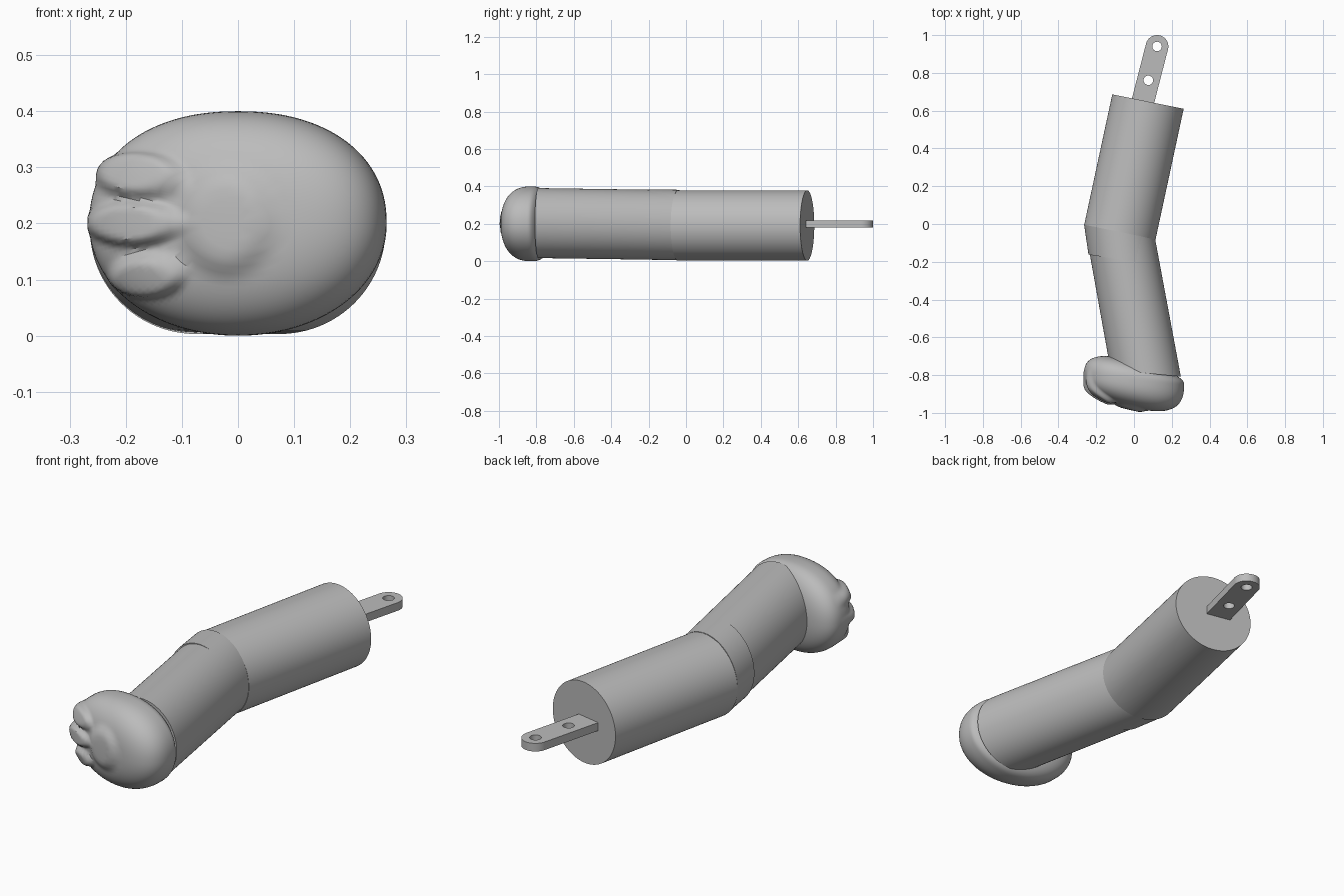
import bpy, bmesh, math
from mathutils import Vector

cube = bpy.data.objects.get("Cube")
if cube:
    bpy.data.objects.remove(cube)

grey = bpy.data.materials.new("plain_grey")
grey.use_nodes = True
grey.diffuse_color = (0.5, 0.5, 0.5, 1)
grey.node_tree.nodes["Principled BSDF"].inputs["Base Color"].default_value = (0.5, 0.5, 0.5, 1)


def add_mesh(name, bm, smooth=True):
    bmesh.ops.recalc_face_normals(bm, faces=bm.faces)
    mesh = bpy.data.meshes.new(name)
    bm.to_mesh(mesh)
    bm.free()
    mesh.materials.append(grey)
    obj = bpy.data.objects.new(name, mesh)
    bpy.context.collection.objects.link(obj)
    if smooth:
        bpy.ops.object.select_all(action='DESELECT')
        obj.select_set(True)
        bpy.context.view_layer.objects.active = obj
        bpy.ops.object.shade_smooth_by_angle(angle=math.radians(35))
    return obj


def bridge(bm, a, b):
    n = len(a)
    for i in range(n):
        bm.faces.new((a[i], a[(i + 1) % n], b[(i + 1) % n], b[i]))


def limb(name, start, end, height, sides=96):
    """Capped tube; each end is (centre, half-width vector in the ground plane)."""
    bm = bmesh.new()
    rings = []
    for centre, half in (start, end):
        ring = []
        for i in range(sides):
            a = math.tau * i / sides
            p = Vector(centre) + Vector((*half, 0)) * math.cos(a)
            p.z += height * math.sin(a)
            ring.append(bm.verts.new(p))
        bm.faces.new(ring)
        rings.append(ring)
    bridge(bm, *rings)
    return add_mesh(name, bm)


# Arm sections meeting at the bent elbow
limb("upper_arm", ((0.074, 0.648, 0.191), (0.189, -0.038)),
     ((-0.075, -0.044, 0.191), (0.189, -0.038)), 0.188)
limb("forearm", ((-0.075, -0.042, 0.193), (0.187, -0.038)),
     ((0.062, -0.79, 0.204), (0.186, -0.018)), 0.187)
limb("elbow_collar", ((-0.077, -0.042, 0.194), (0.187, -0.038)),
     ((-0.053, -0.192, 0.196), (0.188, -0.03)), 0.188)


# Paw: rounded body with raised palm and toe pads
PADS = [  # x, z, half width, half height, raise
    (-0.02, 0.205, 0.075, 0.085, 0.016),
    (-0.175, 0.285, 0.07, 0.036, 0.02),
    (-0.185, 0.2, 0.075, 0.036, 0.022),
    (-0.16, 0.108, 0.06, 0.034, 0.02),
]


def pad_height(x, z):
    total = 0
    for cx, cz, rx, rz, amount in PADS:
        d = math.hypot((x - cx) / rx, (z - cz) / rz)
        t = max(0, min(1, (1.3 - d) / 0.6))
        total += amount * t * t * (3 - 2 * t)
    return total


def spow(v, p):
    return math.copysign(abs(v) ** p, v)


def paw(sides=144, steps=44):
    bm = bmesh.new()

    def point(phi, a):
        power = 2.2 if math.sin(a) > 0 else 2.05
        s = math.sin(phi) ** (2 / 2.6)
        depth = spow(math.cos(phi), 2 / 2.6)
        x = 0.265 * s * spow(math.cos(a), 2 / power)
        z = 0.2 + 0.2 * s * spow(math.sin(a), 2 / power)
        middle = -0.825 - 0.1 * x
        reach = 0.148 + 0.12 * x if depth > 0 else 0.1 - 0.15 * x
        return bm.verts.new((x, middle - reach * depth, z))

    rings = [[point(math.pi * j / steps, math.tau * i / sides) for i in range(sides)]
             for j in range(1, steps)]
    for a, b in zip(rings, rings[1:]):
        bridge(bm, a, b)
    for ring, phi in ((rings[0], 0), (rings[-1], math.pi)):
        pole = point(phi, 0)
        for i in range(sides):
            bm.faces.new((ring[i], ring[(i + 1) % sides], pole))
    bmesh.ops.recalc_face_normals(bm, faces=bm.faces)
    bm.normal_update()
    moves = []
    for v in bm.verts:
        fade = max(0, min(1, (-0.77 - v.co.y) / 0.06))
        moves.append((v, v.normal * pad_height(v.co.x, v.co.z) * fade))
    for v, move in moves:
        v.co += move
        v.co.x = max(v.co.x, -0.268)
        v.co.y = max(v.co.y, -1)
    return add_mesh("paw", bm)


paw()


# Mounting tab with two round holes
def spline(curve, points):
    s = curve.splines.new('POLY')
    s.points.add(len(points) - 1)
    for p, (x, y) in zip(s.points, points):
        p.co = (x, y, 0, 1)
    s.use_cyclic_u = True


def arc(cy, r, sweep, n=32):
    return [(r * math.cos(sweep * i / n), cy + r * math.sin(sweep * i / n)) for i in range(n + 1)]


curve = bpy.data.curves.new("tab_outline", 'CURVE')
curve.dimensions = '2D'
curve.fill_mode = 'BOTH'
curve.extrude = 0.019
spline(curve, arc(0, 0.06, math.pi) + [(-0.06, -0.34), (0.06, -0.34)])
for cy in (0.0, -0.185):
    spline(curve, arc(cy, 0.025, math.tau)[:-1])
helper = bpy.data.objects.new("tab_outline", curve)
bpy.context.collection.objects.link(helper)
bpy.context.view_layer.update()
flat = bpy.data.meshes.new_from_object(helper.evaluated_get(bpy.context.evaluated_depsgraph_get()))
bm = bmesh.new()
bm.from_mesh(flat)
bmesh.ops.remove_doubles(bm, verts=bm.verts, dist=0.0001)
bpy.data.objects.remove(helper)
bpy.data.meshes.remove(flat)
tab = add_mesh("mounting_tab", bm)
tab.location = (0.122, 0.94, 0.2)
tab.rotation_euler.z = -math.atan2(0.25, 0.97)
